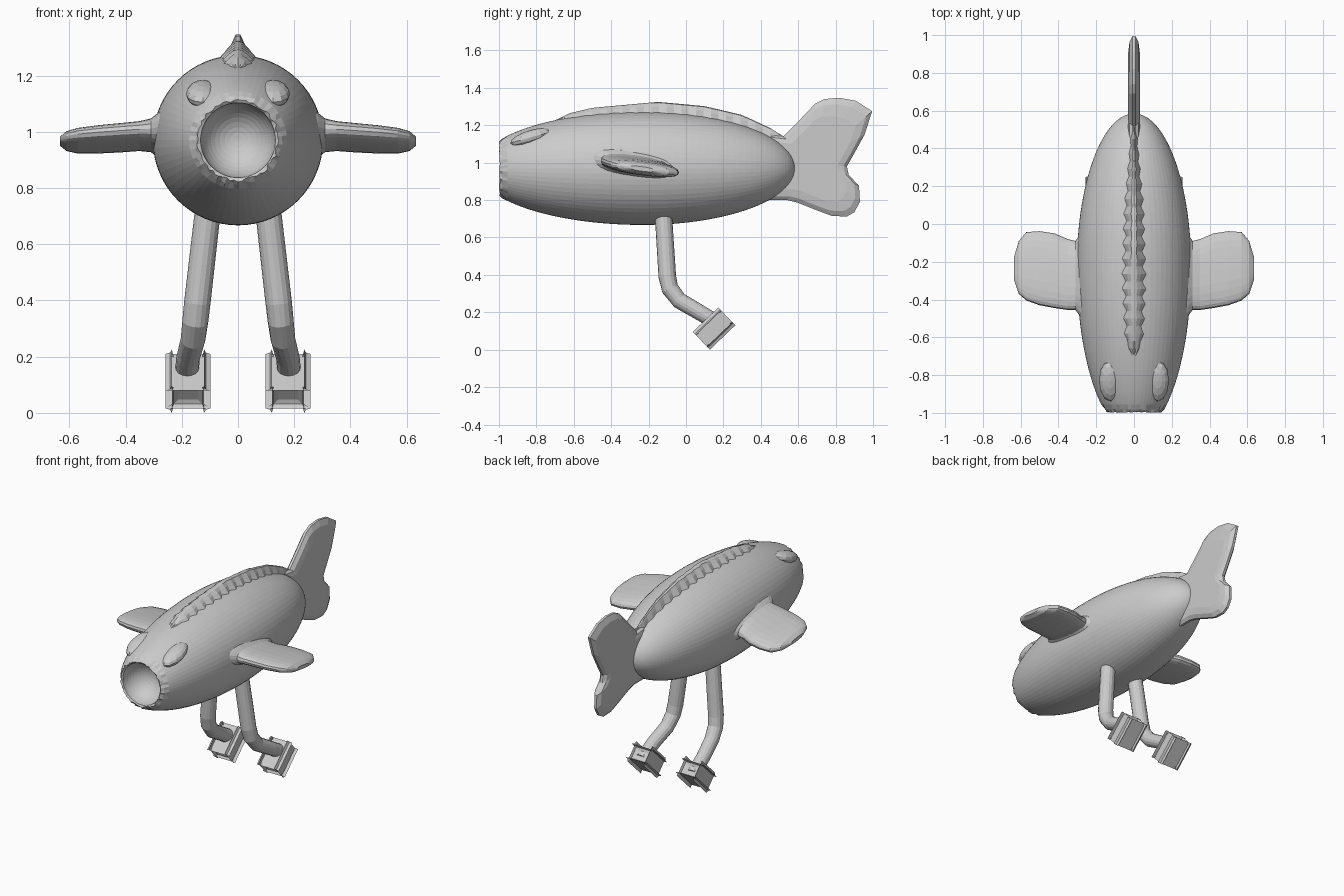
import bpy, bmesh, math, random
from mathutils import Vector

if "Cube" in bpy.data.objects:
    bpy.data.objects.remove(bpy.data.objects["Cube"])

random.seed(4)
CZ, RAD, MID = 0.97, 0.303, -0.23      # body axis height, radius, widest point

grey = bpy.data.materials.new("grey")
grey.diffuse_color = (0.6, 0.6, 0.6, 1)
grey.use_nodes = True
grey.node_tree.nodes["Principled BSDF"].inputs["Base Color"].default_value = grey.diffuse_color


def body_r(y):
    a = 0.885 if y < MID else 0.815
    return RAD * math.sqrt(max(0, 1 - ((y - MID) / a) ** 2))


def lerp(table, t):
    for a, b in zip(table, table[1:]):
        if t <= b[0]:
            f = (t - a[0]) / (b[0] - a[0])
            return a[1] + (b[1] - a[1]) * f
    return table[-1][1]


def finish(bm, name, smooth=False):
    bmesh.ops.recalc_face_normals(bm, faces=bm.faces)
    me = bpy.data.meshes.new(name)
    bm.to_mesh(me)
    bm.free()
    me.materials.append(grey)
    ob = bpy.data.objects.new(name, me)
    bpy.context.collection.objects.link(ob)
    return ob


def loft(name, rings, cap=True):
    """Bridge equal-length rings of points into a skin."""
    bm = bmesh.new()
    vr = [[bm.verts.new(p) for p in r] for r in rings]
    n = len(vr[0])
    for a, b in zip(vr, vr[1:]):
        for i in range(n):
            j = (i + 1) % n
            bm.faces.new((a[i], a[j], b[j], b[i]))
    if cap:
        bm.faces.new(vr[0])
        bm.faces.new(vr[-1])
    return finish(bm, name)


def circle(y, r, n=64, jitter=0):
    pts = []
    for i in range(n):
        t = math.tau * i / n
        k = r + random.uniform(-jitter, jitter)
        pts.append((k * math.cos(t), y + random.uniform(0, jitter), CZ + k * math.sin(t)))
    return pts


# body: turned hull with a ragged lip and a hollow round mouth
rings = []
for i in range(11):
    t = math.radians(3 + 87 * i / 10)
    rings.append(circle(-0.99 + 0.14 * math.cos(t), 0.133 * math.sin(t)))
rings.append(circle(-1.0, 0.142, jitter=0.006))
rings.append(circle(-0.985, 0.155, jitter=0.007))
for i in range(44):
    y = -0.225 - 0.73 * math.cos(math.pi * i / 80) if i < 40 else 0
    if i < 40:
        rings.append(circle(y, body_r(y)))
for i in range(1, 31):
    y = MID + 0.814 * math.sin(math.pi / 2 * i / 30)
    rings.append(circle(y, max(0.004, body_r(y))))
loft("body", rings)

# dorsal ridge: low fin with wavy sides
top = [(-0.7, 1.225), (-0.62, 1.265), (-0.5, 1.293), (-0.15, 1.325),
       (0.1, 1.302), (0.3, 1.255), (0.45, 1.185), (0.57, 1.11)]
width = [(-0.7, 0.015), (-0.62, 0.045), (-0.3, 0.055), (0.1, 0.045), (0.35, 0.025), (0.57, 0.01)]
rings = []
for i in range(33):
    y = -0.7 + 1.27 * i / 32
    w = lerp(width, y) * (1.1 if i % 2 else 0.8)
    z0 = CZ + body_r(y)
    z1 = max(lerp(top, y), z0)
    zm = z0 + (z1 - z0) * 0.5
    rings.append([(-w * 1.2, y, z0 - 0.015), (-w * 0.65, y, zm), (-w * 0.3, y, z1 - 0.004),
                  (0, y, z1), (w * 0.3, y, z1 - 0.004), (w * 0.65, y, zm),
                  (w * 1.2, y, z0 - 0.015), (0, y, z0 - 0.05)])
loft("dorsal_fin", rings)

# tail fin: forked outline, thick in the middle, thin at the rim
outline = [(0.44, 1.15), (0.52, 1.14), (0.60, 1.22), (0.69, 1.315), (0.74, 1.34), (0.82, 1.347),
           (0.91, 1.33), (0.995, 1.275), (0.955, 1.15), (0.90, 1.05), (0.86, 0.98), (0.87, 0.935),
           (0.925, 0.875), (0.93, 0.79), (0.90, 0.735), (0.86, 0.712), (0.78, 0.715),
           (0.70, 0.745), (0.60, 0.785), (0.54, 0.80), (0.44, 0.80)]


def slice_at(x, s):
    return [(x, 0.68 + (y - 0.68) * s, 1.0 + (z - 1.0) * s) for y, z in outline]


loft("tail_fin", [slice_at(-0.031, 0.72), slice_at(-0.024, 0.9), slice_at(-0.008, 1),
                  slice_at(0.008, 1), slice_at(0.024, 0.9), slice_at(0.031, 0.72)])

# side fins: (x, front y, back y, half thickness), tilted down to the rear
stations = [(0.24, -0.54, 0.02, 0.09), (0.285, -0.49, -0.05, 0.07), (0.31, -0.455, -0.09, 0.052),
            (0.35, -0.455, -0.08, 0.044), (0.42, -0.445, -0.05, 0.042), (0.50, -0.43, -0.038, 0.04),
            (0.57, -0.405, -0.043, 0.036), (0.61, -0.37, -0.09, 0.028), (0.634, -0.30, -0.17, 0.012)]
for side, label in ((1, "right"), (-1, "left")):
    rings = []
    for x, y0, y1, h in stations:
        cy, hw = (y0 + y1) / 2, (y1 - y0) / 2
        ring = []
        for i in range(24):
            t = math.tau * i / 24
            c, s = math.cos(t), math.sin(t)
            dy = hw * math.copysign(abs(c) ** 0.8, c)
            dz = h * math.copysign(abs(s) ** 0.8, s)
            z = 0.985 - 0.05 * (x - 0.3) - 0.13 * (cy + dy + 0.25) + dz
            ring.append((side * x, cy + dy, z))
        rings.append(ring)
    loft(label + "_side_fin", rings)

    # brow: shallow pad above the mouth
    bm = bmesh.new()
    bmesh.ops.create_uvsphere(bm, u_segments=12, v_segments=8, radius=1)
    for v in bm.verts:
        v.co = (side * 0.125 + v.co.x * 0.06, -0.83 + v.co.y * 0.11,
                1.135 + v.co.z * 0.04 + v.co.y * 0.03)
    finish(bm, label + "_brow")

    # leg: bent tube (x, y, z, radius)
    path = [(0.105, -0.122, 0.74, 0.046), (0.145, -0.10, 0.39, 0.047), (0.152, -0.085, 0.325, 0.046),
            (0.16, -0.035, 0.262, 0.044), (0.178, 0.08, 0.195, 0.042), (0.183, 0.19, 0.13, 0.042)]
    pts = [Vector((side * p[0], p[1], p[2])) for p in path]
    rings = []
    for k, p in enumerate(pts):
        d = (pts[min(k + 1, 5)] - pts[max(k - 1, 0)]).normalized()
        u = (Vector((1, 0, 0)) - d * d.x).normalized()
        v = d.cross(u)
        rings.append([p + path[k][3] * (u * math.cos(math.tau * i / 16) + v * math.sin(math.tau * i / 16))
                      for i in range(16)])
    loft(label + "_leg", rings)

    # foot: rounded block slanting forward and down from the ankle
    bm = bmesh.new()
    bmesh.ops.create_cube(bm, size=1)
    axis, up = Vector((0, -0.72, -0.69)), Vector((0, -0.69, 0.72))
    for v in bm.verts:
        c = v.co.copy()
        v.co = Vector((side * 0.178, 0.15, 0.081)) + Vector((c.x * 0.115, 0, 0)) \
            + axis * c.y * 0.145 + up * c.z * 0.088
    bmesh.ops.bevel(bm, geom=bm.edges[:], offset=0.022, segments=2, affect='EDGES', profile=0.5)
    low = min(v.co.z for v in bm.verts)
    for v in bm.verts:
        v.co.z -= low
    finish(bm, label + "_foot")
